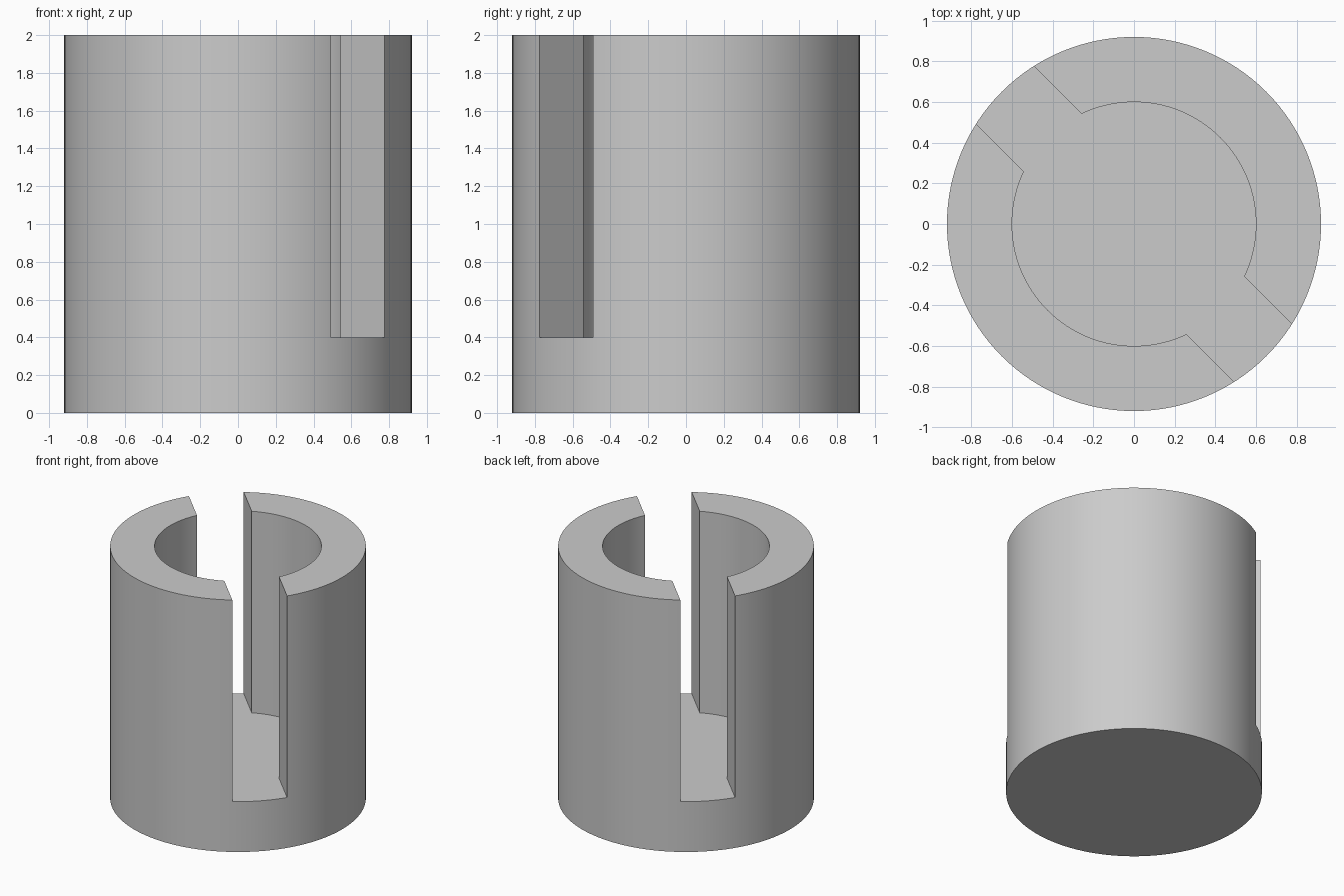
import bpy
import bmesh
from math import asin, cos, sin, pi, radians
from mathutils import Matrix, Vector

OUTER_R, BORE_R, HEIGHT = 0.92, 0.6, 2.0
FLOOR_Z, SLOT_HALF = 0.4, 0.2
SEGMENTS = 128

cube = bpy.data.objects.get("Cube")
if cube:
    bpy.data.objects.remove(cube, do_unlink=True)

# Plain grey material
grey = bpy.data.materials.new("light grey")
grey.use_nodes = True
colour = (0.6, 0.6, 0.6, 1)
grey.diffuse_color = colour
grey.node_tree.nodes["Principled BSDF"].inputs["Base Color"].default_value = colour


def prism(name, outline, z0, z1):
    """Extrude a closed 2D outline between two heights."""
    bm = bmesh.new()
    face = bm.faces.new([bm.verts.new((x, y, z0)) for x, y in outline])
    result = bmesh.ops.extrude_face_region(bm, geom=[face])
    top = [v for v in result["geom"] if isinstance(v, bmesh.types.BMVert)]
    bmesh.ops.translate(bm, verts=top, vec=(0, 0, z1 - z0))
    bmesh.ops.recalc_face_normals(bm, faces=bm.faces)
    mesh = bpy.data.meshes.new(name)
    bm.to_mesh(mesh)
    bm.free()
    obj = bpy.data.objects.new(name, mesh)
    bpy.context.collection.objects.link(obj)
    return obj


def arc(radius, start, end, steps):
    angles = [start + (end - start) * i / steps for i in range(steps + 1)]
    return [Vector((radius * cos(a), radius * sin(a))) for a in angles]


# Solid cylinder
body = prism("slotted_cup", arc(OUTER_R, 0, 2 * pi, SEGMENTS)[:-1], 0, HEIGHT)
body.data.materials.append(grey)

# Bore and through slot as one outline, turned onto the diagonal
gap = asin(SLOT_HALF / BORE_R)
half = [Vector((1.2, SLOT_HALF))]
half += arc(BORE_R, gap, pi - gap, 50)
half.append(Vector((-1.2, SLOT_HALF)))
turn = Matrix.Rotation(radians(-45), 2)
outline = [turn @ p for p in half + [-p for p in half]]
cutter = prism("bore_and_slot_cutter", outline, FLOOR_Z, HEIGHT + 0.2)
cutter.hide_render = True

# Cut the bore and slot down to the floor
cut = body.modifiers.new("bore and slot", "BOOLEAN")
cut.operation = "DIFFERENCE"
cut.solver = "EXACT"
cut.object = cutter
bpy.ops.object.select_all(action="DESELECT")
body.select_set(True)
bpy.context.view_layer.objects.active = body
bpy.ops.object.modifier_apply(modifier=cut.name)
bpy.data.objects.remove(cutter, do_unlink=True)

# Smooth curved walls with crisp rims
bpy.ops.object.shade_smooth_by_angle(angle=radians(30))
